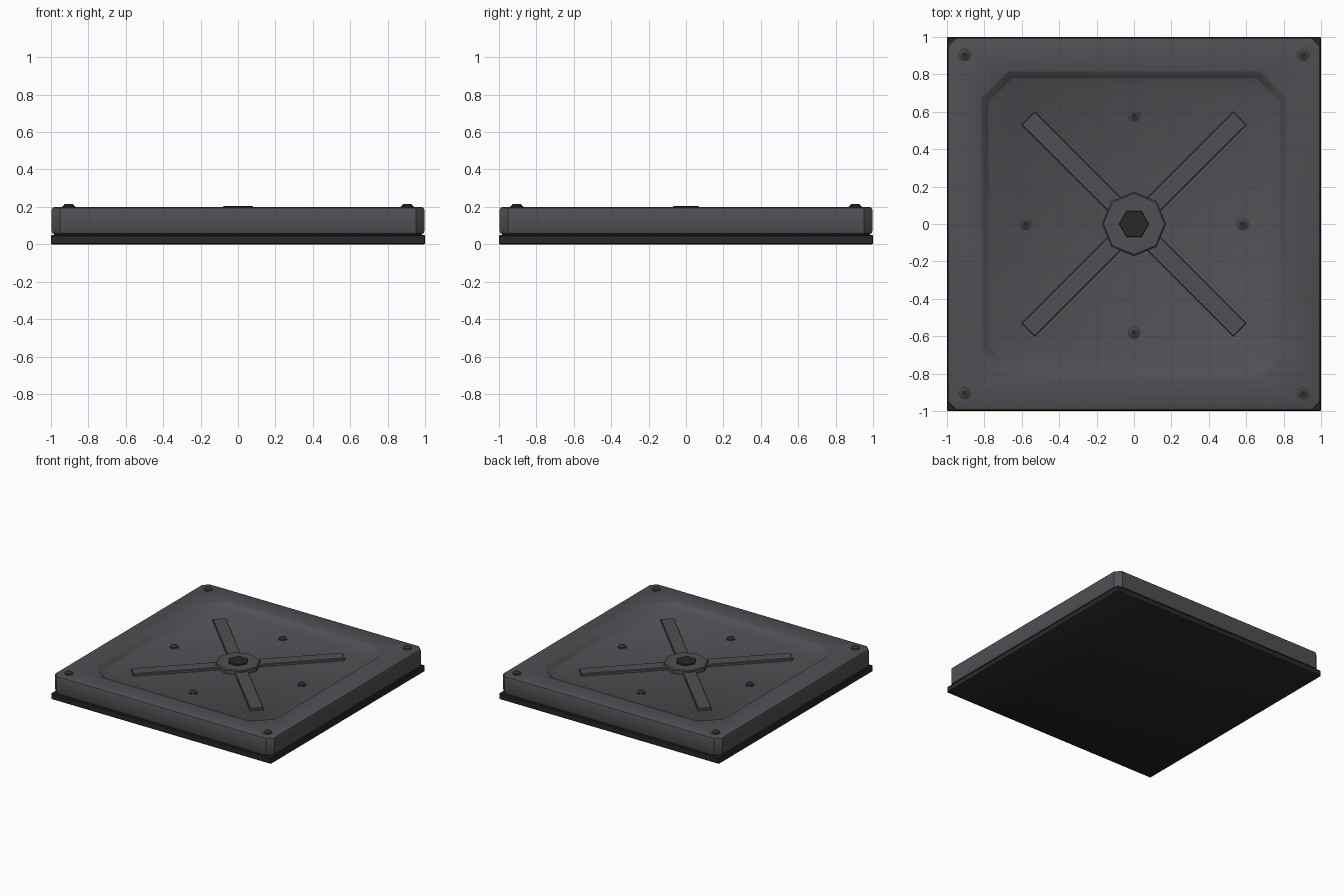
import bpy, bmesh, math

if "Cube" in bpy.data.objects:
    bpy.data.objects.remove(bpy.data.objects["Cube"])


def material(name, rgb):
    m = bpy.data.materials.new(name)
    m.diffuse_color = (*rgb, 1)
    m.use_nodes = True
    m.node_tree.nodes["Principled BSDF"].inputs["Base Color"].default_value = m.diffuse_color
    return m


GREY = material("dark grey metal", (0.080, 0.078, 0.087))
BLACK = material("black rubber", (0.021, 0.021, 0.021))
SCREW = material("screw grey", (0.052, 0.051, 0.056))


def loft(name, rings, mat, angle=35):
    """Skin a stack of equal-sized point rings and cap both ends."""
    bm = bmesh.new()
    loops = [[bm.verts.new(p) for p in ring] for ring in rings]
    n = len(loops[0])
    for a, b in zip(loops, loops[1:]):
        for i in range(n):
            j = (i + 1) % n
            bm.faces.new((a[i], a[j], b[j], b[i]))
    bm.faces.new(loops[0][::-1])
    bm.faces.new(loops[-1])
    bmesh.ops.recalc_face_normals(bm, faces=bm.faces)
    mesh = bpy.data.meshes.new(name)
    bm.to_mesh(mesh)
    bm.free()
    mesh.materials.append(mat)
    ob = bpy.data.objects.new(name, mesh)
    bpy.context.collection.objects.link(ob)
    bpy.ops.object.select_all(action='DESELECT')
    ob.select_set(True)
    bpy.context.view_layer.objects.active = ob
    bpy.ops.object.shade_smooth_by_angle(angle=math.radians(angle))
    return ob


def cut_square(h, c, z):
    """Square of half size h with corners cut by c."""
    k = h - c
    return [(h, -k, z), (h, k, z), (k, h, z), (-k, h, z),
            (-h, k, z), (-h, -k, z), (-k, -h, z), (k, -h, z)]


def ngon(n, r, z, x=0, y=0):
    return [(x + r * math.cos(2 * math.pi * i / n),
             y + r * math.sin(2 * math.pi * i / n), z) for i in range(n)]


def rect(x0, x1, w, z, turn):
    c, s = math.cos(turn), math.sin(turn)
    return [(x * c - y * s, x * s + y * c, z)
            for x, y in ((x0, -w), (x1, -w), (x1, w), (x0, w))]


# Base mat
loft("base_mat", [cut_square(h, 0.004, z) for h, z in
                  ((0.995, 0), (1.0, 0.004), (1.0, 0.044), (0.995, 0.05))], BLACK)

# Seam between mat and housing
loft("seam", [cut_square(0.985, 0.04, z) for z in (0.049, 0.06)], BLACK)

# Housing with rounded rim and recessed floor
FLOOR = 0.16
loft("housing", [cut_square(h, c, z) for h, c, z in (
    (0.980, 0.035, 0.054), (0.992, 0.042, 0.058), (0.997, 0.045, 0.070),
    (0.997, 0.045, 0.184), (0.992, 0.042, 0.195), (0.980, 0.035, 0.200),
    (0.820, 0.142, 0.200), (0.811, 0.139, 0.196),
    (0.783, 0.128, 0.165), (0.775, 0.125, FLOOR))], GREY)

# Diagonal ribs
for i in range(4):
    a = math.pi / 4 + i * math.pi / 2
    loft(f"rib_{i + 1}", [rect(0.10, 0.80 - d, 0.05 - d, z, a) for d, z in
                          ((0, FLOOR - 0.01), (0, 0.177), (0.004, 0.181))], GREY)

# Central hub and hexagonal nut
loft("hub", [ngon(8, r, z) for r, z in
             ((0.17, FLOOR - 0.01), (0.17, 0.189), (0.163, 0.195))], GREY)
loft("hex_nut", [ngon(6, r, z) for r, z in
                 ((0.08, 0.185), (0.08, 0.202), (0.077, 0.205))], BLACK)


def screw(name, x, y, z):
    loft(name, [ngon(16, r, z + h, x, y) for r, h in
                ((0.036, -0.005), (0.036, 0.003), (0.027, 0.005),
                 (0.027, 0.011), (0.019, 0.016))], SCREW)
    loft(name + "_socket", [ngon(6, 0.015, z + h, x, y) for h in (0.012, 0.0165)], BLACK)


# Screws on the rim corners and on the recessed floor
for i in range(4):
    a = i * math.pi / 2
    b = a + math.pi / 4
    d = 0.905 * math.sqrt(2)
    screw(f"corner_screw_{i + 1}", d * math.cos(b), d * math.sin(b), 0.2)
    screw(f"floor_screw_{i + 1}", 0.58 * math.cos(a), 0.58 * math.sin(a), FLOOR)
